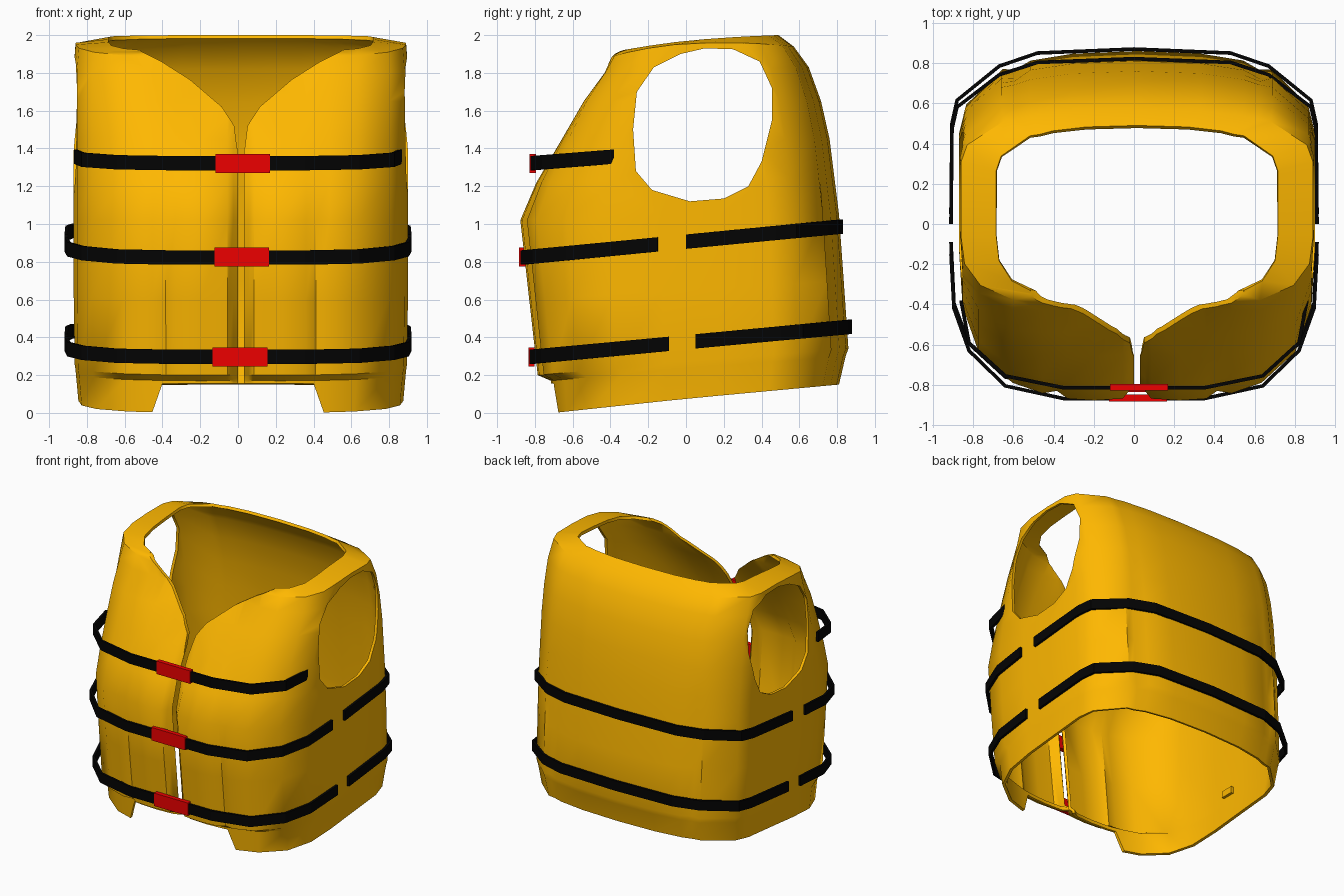
import bpy, bmesh

if "Cube" in bpy.data.objects:
    bpy.data.objects.remove(bpy.data.objects["Cube"])

CX = 0.015  # the vest sits slightly right of the belt centre


def material(name, rgb):
    m = bpy.data.materials.new(name)
    m.diffuse_color = (*rgb, 1)
    m.use_nodes = True
    m.node_tree.nodes["Principled BSDF"].inputs["Base Color"].default_value = m.diffuse_color
    return m


YELLOW = material("yellow_fabric", (1.0, 0.48, 0.0))
BLACK = material("black_webbing", (0.001, 0.001, 0.001))
RED = material("red_plastic", (0.85, 0.0, 0.0))


def make(name, verts, faces, mat=None):
    me = bpy.data.meshes.new(name)
    me.from_pydata(verts, [], faces)
    bm = bmesh.new()
    bm.from_mesh(me)
    bmesh.ops.recalc_face_normals(bm, faces=bm.faces)
    bm.to_mesh(me)
    bm.free()
    ob = bpy.data.objects.new(name, me)
    bpy.context.collection.objects.link(ob)
    if mat:
        me.materials.append(mat)
    return ob


def activate(ob):
    bpy.ops.object.select_all(action='DESELECT')
    ob.select_set(True)
    bpy.context.view_layer.objects.active = ob


def apply_all(ob):
    activate(ob)
    for m in list(ob.modifiers):
        bpy.ops.object.modifier_apply(modifier=m.name)


def grid_faces(rows, cols):
    return [(r * cols + c, r * cols + c + 1, (r + 1) * cols + c + 1, (r + 1) * cols + c)
            for r in range(rows - 1) for c in range(cols - 1)]


def prism(name, pts, place, a, b):
    """Closed cutter: a flat outline swept from a to b."""
    n = len(pts)
    verts = [place(p, t) for t in (a, b) for p in pts]
    faces = [tuple(range(n)), tuple(range(n, 2 * n))]
    faces += [(i, (i + 1) % n, n + (i + 1) % n, n + i) for i in range(n)]
    ob = make(name, verts, faces)
    ob.hide_render = True
    return ob


def box(name, c, s, mat):
    v = [(c[0] + i * s[0] / 2, c[1] + j * s[1] / 2, c[2] + k * s[2] / 2)
         for i in (-1, 1) for j in (-1, 1) for k in (-1, 1)]
    f = [(0, 1, 3, 2), (4, 6, 7, 5), (0, 4, 5, 1), (2, 3, 7, 6), (0, 2, 6, 4), (1, 5, 7, 3)]
    return make(name, v, f, mat)


# Vest cross-section, front centre to back centre: x share, y share, pad groove depth
SECTION = [(0.018, -0.95, 0.03), (0.045, -0.97, 0.02), (0.08, -0.99, 0), (0.24, -1, 0), (0.39, -0.99, 0),
           (0.45, -0.98, 0.03), (0.53, -0.96, 0), (0.70, -0.90, 0), (0.89, -0.725, 0),
           (0.98, -0.47, 0), (1, -0.15, 0), (1, 0.2, 0), (1, 0.54, 0), (0.965, 0.69, 0),
           (0.76, 0.895, 0), (0.69, 0.91, 0.015), (0.60, 0.945, 0), (0.36, 0.985, 0), (0, 1, 0)]

# Rings: front z, back z, front depth, back depth, half width, side lift, groove, chest inset
RINGS = [(0.0, 0.15, 0.70, 0.81, 0.86, 0, 0, 0),
         (0.17, 0.30, 0.715, 0.845, 0.875, 0, 0, 0),
         (0.20, 0.34, 0.785, 0.86, 0.88, 0, 1, 0),
         (0.60, 0.70, 0.83, 0.835, 0.885, 0, 1, 0),
         (1.02, 1.05, 0.877, 0.81, 0.885, 0, 1, 0),
         (1.22, 1.25, 0.80, 0.785, 0.885, 0, 0.3, 0.01),
         (1.45, 1.45, 0.69, 0.76, 0.885, 0, 0, 0.05),
         (1.65, 1.65, 0.585, 0.715, 0.885, 0, 0, 0.09),
         (1.80, 1.83, 0.475, 0.65, 0.885, 0, 0, 0.13),
         (1.88, 1.94, 0.42, 0.57, 0.875, 0.045, 0, 0.06),
         (1.91, 2.0, 0.39, 0.49, 0.70, 0.015, 0, 0)]

verts = []
for zf, zb, yf, yb, w, lift, g, inset in RINGS:
    half = []
    for u, v, d in SECTION:
        y = v * (yf if v < 0 else yb)
        if v < 0:
            y *= 1 - inset * min(1, max(0, (0.7 - u) / 0.4))
        y += d * g * (1 if v < 0 else -1)
        half.append((u * w, y, zf + (zb - zf) * (v + 1) / 2 + lift * (1 - v * v)))
    verts += [(x + CX, y, z) for x, y, z in half]
    verts += [(CX - x, y, z) for x, y, z in half[-2::-1]]
vest = make("vest_body", verts, grid_faces(len(RINGS), 2 * len(SECTION) - 1), YELLOW)

# make sure the normals point outward, so the thickness goes inward
if sum(p.normal.x * (p.center.x - CX) + p.normal.y * p.center.y for p in vest.data.polygons) < 0:
    vest.data.flip_normals()
sol = vest.modifiers.new("thickness", 'SOLIDIFY')
sol.thickness = 0.022
sol.offset = -1

# Armholes, V neck and front hem notch
ARM = [(0.10, 1.93), (-0.03, 1.90), (-0.17, 1.83), (-0.26, 1.70), (-0.28, 1.5), (-0.265, 1.28),
       (-0.18, 1.18), (0.02, 1.12), (0.2, 1.135), (0.33, 1.20), (0.40, 1.33), (0.455, 1.55),
       (0.455, 1.72), (0.39, 1.86), (0.25, 1.925)]
VEE = [(0.02, 1.40), (0.035, 1.52), (0.10, 1.62), (0.27, 1.765), (0.42, 1.86), (0.53, 1.915), (0.58, 2.2)]
vee = [(x + CX, z) for x, z in VEE] + [(CX - x, z) for x, z in VEE[::-1]]
HEM = [(-0.49, -0.1), (-0.40, 0.155), (0.40, 0.155), (0.49, -0.1)]
along_y = lambda p, t: (p[0], t, p[1])
along_x = lambda p, t: (t, p[0], p[1])
cutters = [prism("armhole_cutter", ARM, along_x, -1.2, 1.2),
           prism("neck_cutter", vee, along_y, -1.2, -0.2),
           prism("hem_cutter", HEM, along_y, -1.2, -0.3)]
for c in cutters:
    b = vest.modifiers.new(c.name, 'BOOLEAN')
    b.operation = 'DIFFERENCE'
    b.solver = 'EXACT'
    b.object = c
apply_all(vest)
for c in cutters:
    bpy.data.objects.remove(c)
activate(vest)
bpy.ops.object.shade_smooth_by_angle(angle=0.75)

# Belts: half paths seen from above, mirrored, tilted upward to the back
FRONT = [(0, -0.868), (0.35, -0.868), (0.64, -0.805), (0.82, -0.63), (0.895, -0.42)]
BACK = [(0, 0.87), (0.48, 0.85), (0.67, 0.785), (0.88, 0.615), (0.905, 0.5)]


def belt(name, half, scale, end, z0, slope):
    half = [(x, y * scale) for x, y in half] + [end]
    path = [(-x, y) for x, y in half[:0:-1]] + half
    rows = [[(x, y, z0 + slope * (y + 0.84) + h) for x, y in path] for h in (-0.038, 0.038)]
    ob = make(name, rows[0] + rows[1], grid_faces(2, len(path)), BLACK)
    m = ob.modifiers.new("webbing", 'SOLIDIFY')
    m.thickness = 0.018
    m.offset = 0
    apply_all(ob)


belt("lower_front_belt", FRONT, 0.945, (0.91, -0.09), 0.295, 0.094)
belt("lower_back_belt", BACK, 1.0, (0.91, 0.05), 0.295, 0.094)
belt("middle_front_belt", FRONT, 1.0, (0.91, -0.15), 0.825, 0.097)
belt("middle_back_belt", BACK, 0.945, (0.91, 0.0), 0.825, 0.097)
belt("upper_front_belt", FRONT[:-1], 0.938, (0.86, -0.38), 1.32, 0.08)

# Buckles
for name, x, y, z in (("lower_buckle", 0.01, -0.818, 0.295), ("middle_buckle", 0.02, -0.866, 0.825),
                      ("upper_buckle", 0.025, -0.812, 1.32)):
    box(name, (x, y, z), (0.29, 0.034, 0.10), RED)

# Small loop on the inner left wall
box("inner_tab", (-0.838, 0.03, 0.32), (0.03, 0.10, 0.05), YELLOW)
